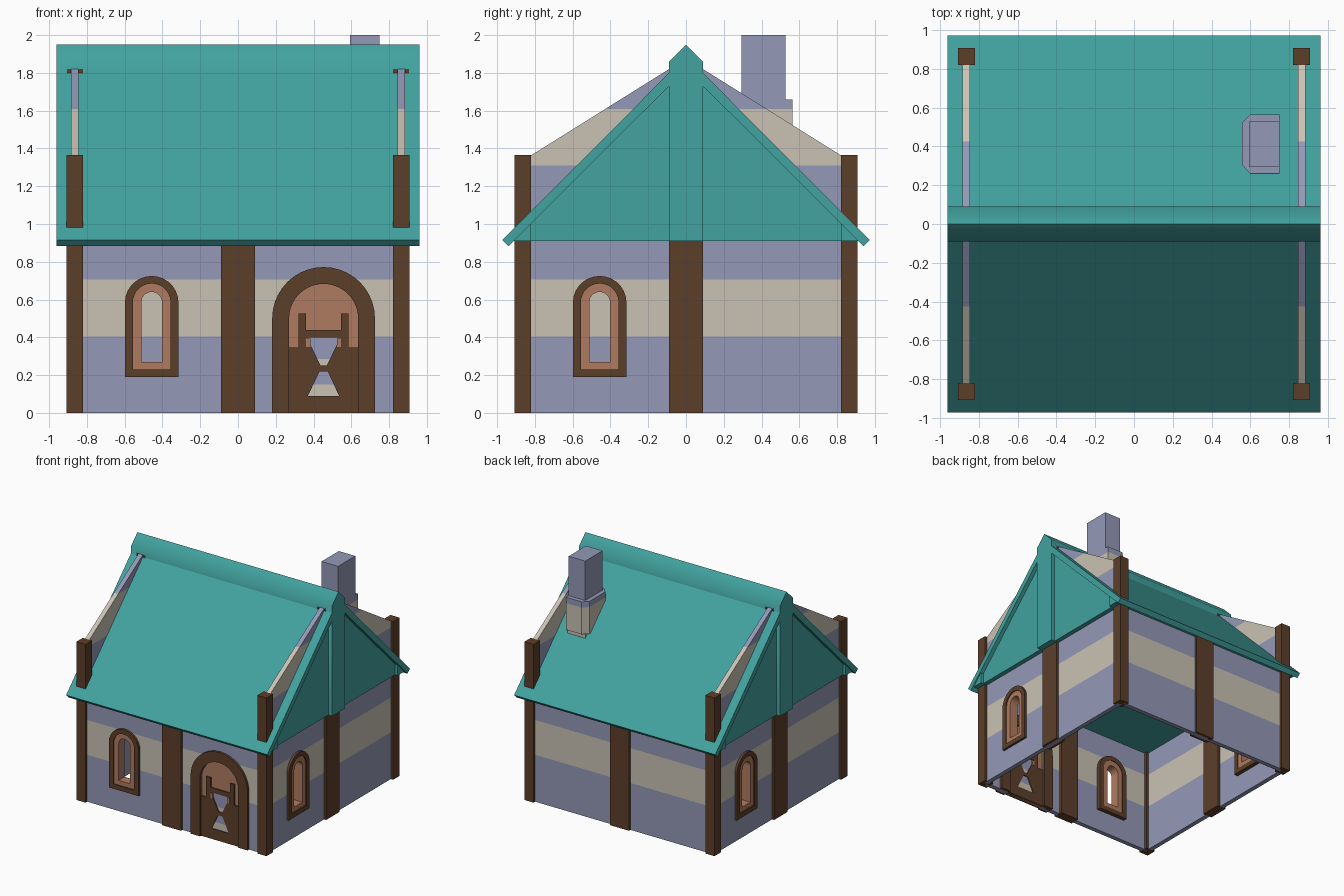
import bpy, bmesh, math

if "Cube" in bpy.data.objects:
    bpy.data.objects.remove(bpy.data.objects["Cube"])


def material(name, rgb):
    m = bpy.data.materials.new(name)
    lin = [((c / 255 + 0.055) / 1.055) ** 2.4 for c in rgb]
    m.diffuse_color = (*lin, 1)
    m.use_nodes = True
    m.node_tree.nodes["Principled BSDF"].inputs["Base Color"].default_value = m.diffuse_color
    return m


BLUE = material("slate blue", (148, 153, 183))
BEIGE = material("beige", (202, 194, 180))
BROWN = material("dark brown", (92, 63, 42))
TAN = material("tan wood", (175, 123, 96))
TEAL = material("teal", (66, 163, 160))
STRIPES = [(0.405, 0.705), (1.31, 1.61)]


def solid(name, loops, axis, lo, hi, mat, bands=(), smooth=False):
    """Extrude 2D outlines (inner ones become holes) along an axis."""
    cu = bpy.data.curves.new(name, 'CURVE')
    cu.dimensions, cu.fill_mode, cu.extrude = '2D', 'BOTH', 0.5
    for pts in loops:
        sp = cu.splines.new('POLY')
        sp.points.add(len(pts) - 1)
        for p, (u, v) in zip(sp.points, pts):
            p.co = (u, v, 0, 1)
        sp.use_cyclic_u = True
    tmp = bpy.data.objects.new(name, cu)
    bpy.context.collection.objects.link(tmp)
    dg = bpy.context.evaluated_depsgraph_get()
    me = bpy.data.meshes.new_from_object(tmp.evaluated_get(dg))
    bpy.data.objects.remove(tmp)
    me.materials.clear()
    me.materials.append(mat)
    if bands:
        me.materials.append(BEIGE)

    bm = bmesh.new()
    bm.from_mesh(me)
    bmesh.ops.remove_doubles(bm, verts=bm.verts, dist=1e-5)
    for vert in bm.verts:
        u, v, w = vert.co
        w = (lo + hi) / 2 + w * (hi - lo)
        vert.co = {'x': (w, u, v), 'y': (u, w, v), 'z': (u, v, w)}[axis]
    for z in [h for band in bands for h in band]:
        bmesh.ops.bisect_plane(bm, geom=bm.verts[:] + bm.edges[:] + bm.faces[:],
                               plane_co=(0, 0, z), plane_no=(0, 0, 1))
    bmesh.ops.recalc_face_normals(bm, faces=bm.faces)
    for f in bm.faces:
        z = f.calc_center_median().z
        f.material_index = int(any(a < z < b for a, b in bands))
        f.smooth = smooth
    for e in bm.edges:
        e.smooth = e.calc_face_angle(0) < math.radians(60)
    bm.to_mesh(me)
    bm.free()
    ob = bpy.data.objects.new(name, me)
    bpy.context.collection.objects.link(ob)
    return ob


def rect(u0, u1, v0, v1):
    return [(u0, v0), (u1, v0), (u1, v1), (u0, v1)]


def arch(c, r, z0, spring, n=14):
    """Round-topped outline, from bottom left over the top to bottom right."""
    top = [(c - r * math.cos(math.pi * i / n), spring + r * math.sin(math.pi * i / n))
           for i in range(n + 1)]
    return [(c - r, z0)] + top + [(c + r, z0)]


def span(s, a, b):
    return sorted((s * a, s * b))


def window(name, c, axis, s):
    outer, mid = arch(c, 0.142, 0.19, 0.583), arch(c, 0.1, 0.23, 0.585)
    solid(name + "_frame", [outer, mid], axis, *span(s, 0.81, 0.905), BROWN)
    solid(name + "_casing", [mid, arch(c, 0.055, 0.27, 0.585)], axis,
          *span(s, 0.815, 0.895), TAN)


# Front wall with door notch and window hole, plain back wall
DOOR = arch(0.453, 0.183, 0, 0.5, 20)
solid("front_wall",
      [[(-0.85, 0)] + DOOR + [(0.85, 0), (0.85, 0.95), (-0.85, 0.95)],
       arch(-0.457, 0.1, 0.23, 0.585)], 'y', -0.885, -0.845, BLUE, STRIPES)
solid("back_wall", [rect(-0.85, 0.85, 0, 0.95)], 'y', 0.845, 0.885, BLUE, STRIPES)
window("front_window", -0.457, 'y', -1)

# Gabled side walls that rise through the roof
GABLE = [(-0.85, 0), (0.85, 0), (0.85, 1.345), (0.09, 1.82), (-0.09, 1.82), (-0.85, 1.345)]
for side, s in (("left", -1), ("right", 1)):
    c = -0.457 * s
    solid(side + "_wall", [GABLE, arch(c, 0.1, 0.23, 0.585)], 'x',
          *span(s, 0.845, 0.885), BLUE, STRIPES)
    window(side + "_window", c, 'x', s)
    solid(side + "_middle_post", [rect(-0.091, 0.091, 0, 1.82)], 'x',
          *span(s, 0.82, 0.905), BROWN)
    # Teal gable boards
    solid(side + "_gable_board",
          [[(-0.09, 0.91), (0.09, 0.91), (0.09, 1.86), (0, 1.95), (-0.09, 1.86)]], 'x',
          *span(s, 0.91, 0.96), TEAL, smooth=True)
    for end, t in (("front", -1), ("back", 1)):
        solid(f"{side}_{end}_gable_corner",
              [[(t * 0.82, 0.91), (t * 0.925, 0.91), (t * 0.82, 1.02)]], 'x',
              *span(s, 0.9, 0.95), TEAL)

# Corner posts, front and back middle posts, roof slopes
for end, t in (("front", -1), ("back", 1)):
    for side, s in (("left", -1), ("right", 1)):
        solid(f"{end}_{side}_corner_post",
              [rect(*span(s, 0.82, 0.907), *span(t, 0.82, 0.907))], 'z', 0, 1.365, BROWN)
    solid(end + "_middle_post", [rect(-0.09, 0.09, 0, 0.95)], 'y',
          *span(t, 0.82, 0.905), BROWN)
    slope = [(0.05, 1.84), (0.972, 0.915), (0.94, 0.883), (0.05, 1.77)]
    solid(end + "_roof_slope", [[(t * y, z) for y, z in slope]], 'x', -0.96, 0.96, TEAL)

# Roof core with flat ceiling, ridge cap
solid("roof_core", [[(-0.912, 0.91), (0.912, 0.91), (0, 1.822)]], 'x', -0.925, 0.925, TEAL)
solid("ridge_cap", [[(-0.09, 1.74), (0.09, 1.74), (0.09, 1.86), (0, 1.95), (-0.09, 1.86)]],
      'x', -0.91, 0.91, TEAL, smooth=True)

# Door: arched frame, tan panel, brown lower leaf with hourglass cut-outs
solid("door_frame", [arch(0.453, 0.272, 0, 0.5, 20) + DOOR[::-1]], 'y', -0.905, -0.82, BROWN)
solid("door_panel", [DOOR], 'y', -0.878, -0.852, TAN)
LEAF = [(0.27, 0), (0.636, 0), (0.636, 0.345), (0.585, 0.345), (0.585, 0.525),
        (0.545, 0.525), (0.545, 0.44), (0.36, 0.44), (0.36, 0.525), (0.32, 0.525),
        (0.32, 0.345), (0.27, 0.345)]
solid("door_leaf",
      [LEAF, [(0.365, 0.4), (0.542, 0.4), (0.47, 0.25), (0.437, 0.25)],
       [(0.37, 0.09), (0.535, 0.09), (0.475, 0.22), (0.432, 0.22)]],
      'y', -0.89, -0.84, BROWN)
solid("door_inlay", [rect(0.36, 0.547, 0.08, 0.41)], 'y', -0.882, -0.848, BLUE,
      [(0.05, 0.15), (0.24, 0.285)])
# Small tan blocks at the shoulders of the hourglass
for side, s in (("left", -1), ("right", 1)):
    solid(f"door_{side}_shoulder",
          [rect(*span(s, 0.07, 0.092), 0.35, 0.395)], 'y', -0.893, -0.837,
          TAN).location.x = 0.453

# Chimney shaft and its wider base with cut corners
solid("chimney_shaft", [rect(0.592, 0.75, 0.293, 0.528)], 'z', 1.2, 2.0, BLUE, STRIPES)
solid("chimney_base", [[(0.75, 0.26), (0.6, 0.26), (0.556, 0.305), (0.556, 0.52),
                        (0.6, 0.565), (0.75, 0.565)]], 'z', 1.38, 1.66, BLUE, STRIPES)
solid("chimney_foot", [rect(0.58, 0.75, 0.28, 0.545)], 'z', 1.27, 1.39, BLUE, STRIPES)
